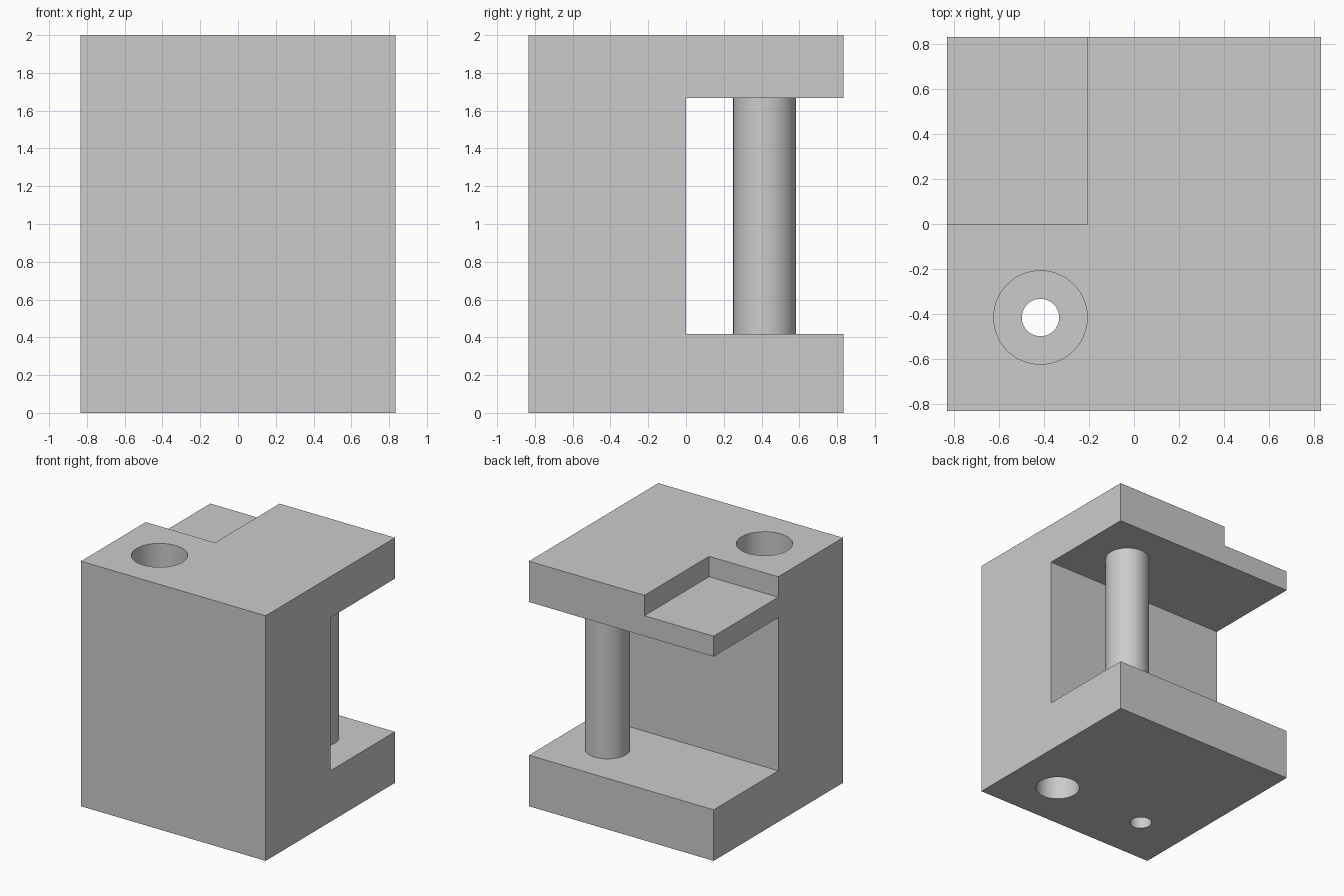
import bpy
import bmesh
from math import radians

default = bpy.data.objects.get("Cube")
if default:
    bpy.data.objects.remove(default, do_unlink=True)

U = 1 / 12          # design module: block is 20 x 20 x 24 modules
HALF = 10 * U

grey = bpy.data.materials.new("light_grey")
grey.use_nodes = True
colour = (0.6, 0.6, 0.6, 1)
grey.diffuse_color = colour
grey.node_tree.nodes["Principled BSDF"].inputs["Base Color"].default_value = colour


def cylinder(name, x, y, z0, z1, radius, caps="NGON"):
    bpy.ops.mesh.primitive_cylinder_add(
        vertices=96, radius=radius, depth=z1 - z0, end_fill_type=caps,
        location=(x, y, (z0 + z1) / 2))
    obj = bpy.context.object
    obj.name = name
    return obj


def box(name, low, high):
    bpy.ops.mesh.primitive_cube_add(
        size=1, location=[(a + b) / 2 for a, b in zip(low, high)])
    obj = bpy.context.object
    obj.name = name
    obj.scale = [b - a for a, b in zip(low, high)]
    return obj


def smooth(obj):
    bpy.ops.object.select_all(action="DESELECT")
    obj.select_set(True)
    bpy.context.view_layer.objects.active = obj
    bpy.ops.object.shade_smooth_by_angle(angle=radians(30))


# C-shaped body: side profile extruded along x
profile = [(-10, 0), (10, 0), (10, 5), (0, 5), (0, 20), (10, 20), (10, 24), (-10, 24)]
bm = bmesh.new()
face = bm.faces.new([bm.verts.new((-HALF, y * U, z * U)) for y, z in profile])
ext = bmesh.ops.extrude_face_region(bm, geom=[face])
bmesh.ops.translate(bm, vec=(2 * HALF, 0, 0),
                    verts=[v for v in ext["geom"] if isinstance(v, bmesh.types.BMVert)])
bmesh.ops.recalc_face_normals(bm, faces=bm.faces)
mesh = bpy.data.meshes.new("block_body")
bm.to_mesh(mesh)
bm.free()
body = bpy.data.objects.new("block_body", mesh)
bpy.context.collection.objects.link(body)
mesh.materials.append(grey)

# Corner step, counterbored through hole and blind hole from below
cutters = [
    box("step_cutter", (-1, 0, 22 * U), (-2.5 * U, 1, 2.2)),
    cylinder("counterbore_cutter", -5 * U, -5 * U, 1, 2.2, 2.5 * U),
    cylinder("through_hole_cutter", -5 * U, -5 * U, -0.2, 1.5, U),
    cylinder("blind_hole_cutter", 5 * U, -5 * U, -0.2, 1, 2 * U),
]
bpy.context.view_layer.objects.active = body
for cutter in cutters:
    cutter.hide_render = True
    mod = body.modifiers.new(cutter.name, "BOOLEAN")
    mod.operation = "DIFFERENCE"
    mod.solver = "EXACT"
    mod.object = cutter
    bpy.ops.object.modifier_apply(modifier=mod.name)
for cutter in cutters:
    bpy.data.objects.remove(cutter, do_unlink=True)
smooth(body)

# Round pillar joining the two shelves
pillar = cylinder("pillar", 5 * U, 5 * U, 5 * U, 20 * U, 2 * U, caps="NOTHING")
pillar.data.materials.append(grey)
smooth(pillar)
